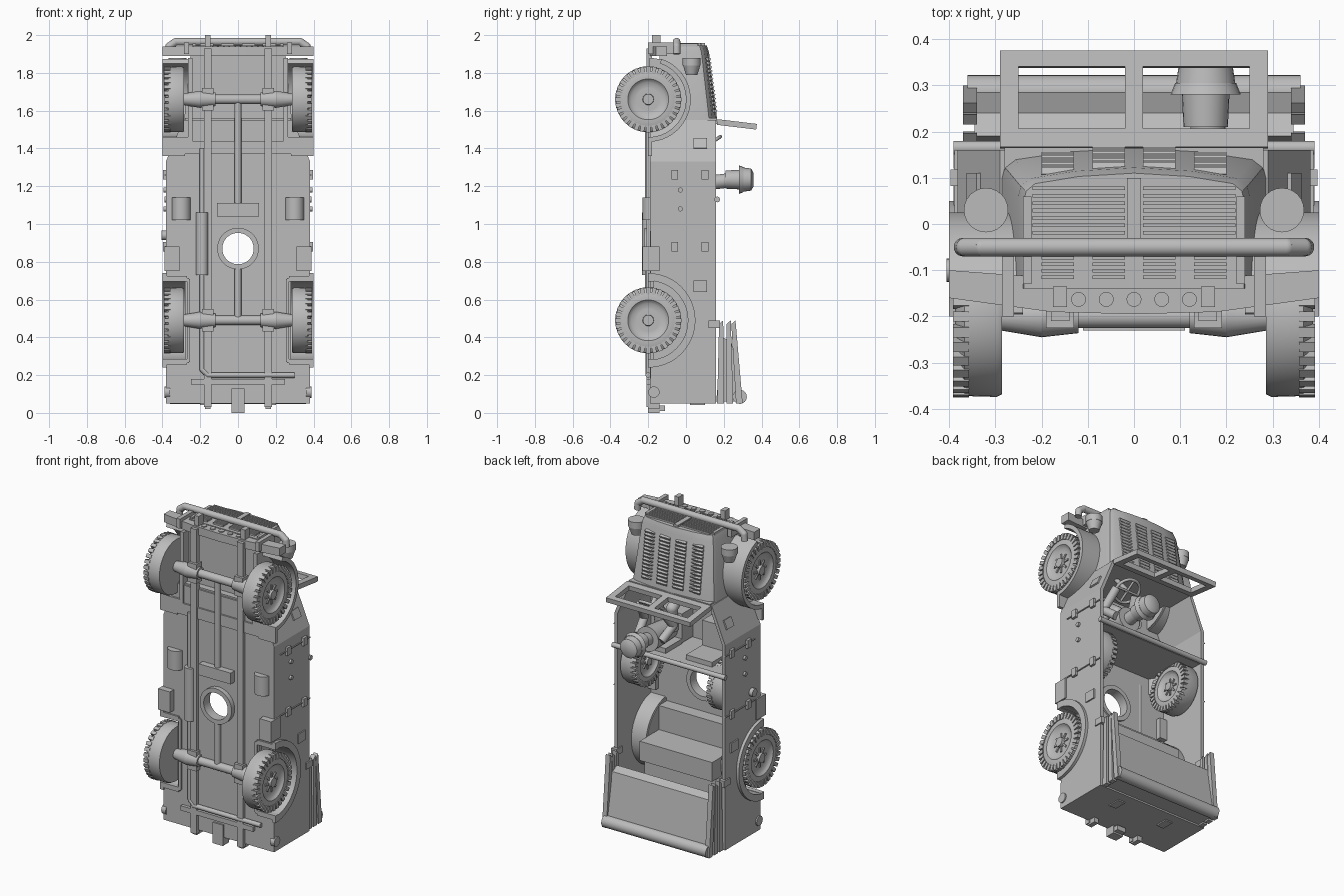
import bpy
import bmesh
from math import sin, cos, pi, radians
from mathutils import Vector, Matrix

if "Cube" in bpy.data.objects:
    bpy.data.objects.remove(bpy.data.objects["Cube"])

grey = bpy.data.materials.new("plain grey")
grey.use_nodes = True
grey.diffuse_color = (.5, .5, .5, 1)
grey.node_tree.nodes["Principled BSDF"].inputs["Base Color"].default_value = grey.diffuse_color
parts = []


def finish(name, bm, mirror=False):
    bmesh.ops.recalc_face_normals(bm, faces=bm.faces)
    mesh = bpy.data.meshes.new(name)
    bm.to_mesh(mesh)
    bm.free()
    mesh.materials.append(grey)
    obj = bpy.data.objects.new(name, mesh)
    bpy.context.collection.objects.link(obj)
    if mirror:
        obj.modifiers.new("other side", 'MIRROR')
    parts.append(obj)


def add_box(bm, xs, ys, zs, matrix=Matrix()):
    size = [b - a for a, b in (xs, ys, zs)]
    middle = [(a + b) / 2 for a, b in (xs, ys, zs)]
    place = matrix @ Matrix.Translation(middle) @ Matrix.Diagonal(size + [1])
    bmesh.ops.create_cube(bm, size=1, matrix=place)


def box(name, xs, ys, zs, mirror=False, matrix=Matrix()):
    bm = bmesh.new()
    add_box(bm, xs, ys, zs, matrix)
    finish(name, bm, mirror)


def rod(name, start, end, r, r_end=None, mirror=False):
    pipe(name, [start, end], r, mirror, r_end)


def pipe(name, points, r, mirror=False, r_end=None):
    bm = bmesh.new()
    for a, b in zip(map(Vector, points), map(Vector, points[1:])):
        turn = (b - a).to_track_quat('Z', 'Y').to_matrix().to_4x4()
        bmesh.ops.create_cone(bm, cap_ends=True, segments=24, radius1=r,
                              radius2=r if r_end is None else r_end, depth=(b - a).length,
                              matrix=Matrix.Translation((a + b) / 2) @ turn)
    for p in points[1:-1]:
        bmesh.ops.create_uvsphere(bm, u_segments=24, v_segments=12, radius=r,
                                  matrix=Matrix.Translation(p))
    finish(name, bm, mirror)


def prism(name, outline, axis, low, high, mirror=False):
    """Extrude a flat outline along x or y; the other two axes hold the outline."""
    bm = bmesh.new()
    place = (lambda p, d: (d, p[0], p[1])) if axis == 'x' else (lambda p, d: (p[0], d, p[1]))
    rings = [[bm.verts.new(place(p, d)) for p in outline] for d in (low, high)]
    for ring in rings:
        bm.faces.new(ring)
    for i in range(len(outline)):
        bm.faces.new((rings[0][i - 1], rings[0][i], rings[1][i], rings[1][i - 1]))
    finish(name, bm, mirror)


def arc(a, b, r, start, end, steps=24):
    angles = [radians(start + (end - start) * i / steps) for i in range(steps + 1)]
    return [(a + r * cos(t), b + r * sin(t)) for t in angles]


def band(name, z, outer, inner, low, high, end=90):
    """Half-round strip over a wheel."""
    outline = arc(AXLE, z, outer, end, -90) + arc(AXLE, z, inner, -90, end)
    prism(name, outline, 'x', low, high, True)


def lathe(bm, profile, place, steps=48):
    """Spin (along, radius) points around the local x axis."""
    verts = [bm.verts.new((x, r, 0)) for x, r in profile]
    edges = [bm.edges.new(pair) for pair in zip(verts, verts[1:])]
    bmesh.ops.spin(bm, geom=verts + edges, cent=(0, 0, 0), axis=(1, 0, 0),
                   angle=2 * pi, steps=steps, use_merge=True)
    bmesh.ops.remove_doubles(bm, verts=bm.verts, dist=.0001)
    bmesh.ops.transform(bm, matrix=place, verts=bm.verts)


def wheel(name, x, y, z, facing=1, scale=1):
    bm = bmesh.new()
    place = Matrix.Translation((x, y, z)) @ Matrix.Diagonal((facing, scale, scale, 1))
    lathe(bm, [(-.05, 0), (-.052, .168), (-.04, .174), (.03, .172), (.045, .15), (.05, .135), (.05, .108),
               (.042, .1), (.035, .09), (.03, .065), (.03, .06), (.03, .03), (.05, .028), (.05, 0)], place)
    for i in range(32):
        block = place @ Matrix.Rotation(2 * pi * i / 32, 4, 'X')
        add_box(bm, (.02, .054), (-.011, .011), (.138, .175), block)
    for i in range(8):
        spoke = place @ Matrix.Rotation(pi * i / 4, 4, 'X')
        add_box(bm, (.02, .037), (-.006, .006), (.025, .06), spoke)
    finish(name, bm, True)


FRONT, REAR, AXLE = 1.66, .49, -.2

# Wheels, axles and drive shafts
wheel("front_wheels", .337, AXLE, FRONT)
wheel("rear_wheels", .337, AXLE, REAR)
wheel("stowed_spare_wheels", .3, 0, 1, -1, .86)
for label, z in (("front", FRONT), ("rear", REAR)):
    rod(label + "_axle_tube", (-.3, AXLE, z), (.3, AXLE, z), .025)
    rod(label + "_axle_bulge", (.12, AXLE, z), (.2, AXLE, z), .036, .045, True)
    rod(label + "_axle_cone", (.2, AXLE, z), (.29, AXLE, z), .045, .03, True)
    box(label + "_axle_mount", (.13, .19), (-.225, -.17), (z - .06, z + .06), True)
rod("front_drive_shaft", (0, AXLE, 1.1), (0, AXLE, FRONT), .018)
rod("rear_drive_shaft", (0, AXLE, REAR), (0, AXLE, .78), .018)
box("transfer_case", (-.11, .11), (-.23, -.17), (1.04, 1.11))

# Chassis underside
box("chassis_rails", (.14, .18), (-.21, -.18), (.03, 1.93), True)
box("rear_cross_member", (-.25, .25), (-.21, -.18), (.15, .18))
box("front_cross_member", (-.28, .28), (-.2, -.17), (1.37, 1.44))
box("tow_hitch", (-.035, .035), (-.2, -.14), (0, .13))
box("tow_hitch_jaw", (-.03, .03), (-.15, -.11), (.01, .04))
box("rear_hooks", (.145, .175), (-.2, -.14), (.02, .08), True)
pipe("exhaust_pipe", [(-.19, -.2, 1.4), (-.19, -.2, .23), (-.16, -.2, .2), (.3, -.2, .2)], .014)
rod("exhaust_muffler", (-.19, -.2, .73), (-.19, -.2, 1.06), .032)
box("side_step_cases", (.31, .39), (-.23, -.14), (.75, .88), True)
rod("side_tanks", (.3, -.18, 1.02), (.3, -.18, 1.14), .05, mirror=True)
rod("fuel_cap", (-.36, -.1, .94), (-.405, -.1, .94), .025)
box("fender_end_plates", (.28, .4), (-.2, -.18), (1.36, 1.44), True)
for z in (.27, .71):
    box("rear_arch_lip", (.27, .4), (-.2, -.17), (z - .015, z + .015), True)

# Open tub: floor with a round hole, notched sides and tapered cowl
floor = [(0, .05), (.37, .05), (.37, .27), (.28, .27), (.28, .71), (.37, .71),
         (.37, 1.33), (.28, 1.55), (0, 1.55)]
prism("tub_floor", floor + arc(0, .87, .085, 90, -90), 'y', -.19, -.17, True)
bm = bmesh.new()
lathe(bm, [(-.03, .083), (-.03, .11), (.03, .11), (.03, .083), (-.03, .083)],
      Matrix.Translation((0, -.19, .87)) @ Matrix.Rotation(pi / 2, 4, 'Z'))
finish("floor_ring", bm)
side = [(-.19, .05), (.16, .05), (.16, 1.33), (-.19, 1.33)]
prism("tub_sides", side + arc(AXLE, REAR, .215, 87, -87), 'x', .36, .382, True)
cowl = [(.382, 1.33), (.29, 1.55), (.27, 1.55), (.36, 1.33)]
prism("tapered_cowl_sides", cowl, 'y', -.19, .16, True)
box("tailgate", (-.37, .37), (-.19, .16), (.05, .07))
box("tailgate_latches", (.15, .2), (.02, .1), (.043, .06), True)
box("dashboard_bulkhead", (-.28, .28), (-.18, .165), (1.53, 1.56))
band("rear_arch_flare", REAR, .25, .21, .375, .4)
band("rear_wheel_housing", REAR, .225, .21, .26, .38)
prism("rear_housing_wall", arc(AXLE, REAR, .22, 90, -90), 'x', .255, .27, True)

# Door seams, hinges, rivets and vents on the sides
for z in (.88, 1.26):
    box("door_seam_strip", (.38, .388), (-.13, .16), (z - .003, z + .003), True)
    for y in (-.06, .1):
        box("door_hinge", (.38, .397), (y - .018, y + .018), (z - .025, z + .025), True)
for z in (1.08, 1.18):
    rod("side_rivet", (.38, -.03, z), (.395, -.03, z), .013, mirror=True)
box("rear_side_vent", (.38, .39), (.04, .11), (.64, .7), True)
slant = Matrix.Translation((.343, .075, 1.425)) @ Matrix.Rotation(-.41, 4, 'Y')
box("cowl_side_vent", (0, .009), (-.035, .035), (-.028, .028), True, slant)
rod("rear_lamp", (.36, -.17, .11), (.39, -.17, .11), .03, mirror=True)

# Bonnet lofted from cowl to grille
bm = bmesh.new()
rings = []
for z, half, top, shoulder in ((1.55, .285, .165, .1), (1.91, .25, .122, .06), (1.945, .238, .11, .05)):
    drop = top - shoulder
    shape = [(half, -.14), (half, shoulder), (half * .98, shoulder + drop * .35),
             (half * .9, shoulder + drop * .62), (half * .5, top - drop * .12), (0, top)]
    shape += [(-x, y) for x, y in reversed(shape[:-1])]
    rings.append([bm.verts.new((x, y, z)) for x, y in shape])
for low, high in zip(rings, rings[1:]):
    for i in range(len(low)):
        bm.faces.new((low[i - 1], low[i], high[i], high[i - 1]))
bm.faces.new(rings[0])
bm.faces.new(rings[-1])
finish("bonnet", bm)
bm = bmesh.new()
for x, drop in ((.055, .003), (.165, .014)):
    for i in range(14):
        z = 1.6 + i * .021
        y = .165 - (z - 1.55) * .12 - drop
        tilt = Matrix.Translation((x, y, z)) @ Matrix.Rotation(-.5, 4, 'X')
        add_box(bm, (-.035, .035), (-.008, .008), (-.007, .007), tilt)
finish("bonnet_louvres", bm, True)
bm = bmesh.new()
for i in range(8):
    y = -.035 + i * .016
    add_box(bm, (.02, .22), (y - .004, y + .004), (1.94, 1.955))
for i in range(4):
    for x in (.055, .165):
        y = -.115 + i * .014
        add_box(bm, (x - .035, x + .035), (y - .004, y + .004), (1.94, 1.955))
finish("grille_slats", bm, True)
box("grille_centre_post", (-.015, .015), (-.04, .1), (1.94, 1.957))
box("grille_side_posts", (.222, .24), (-.13, .06), (1.935, 1.955), True)

# Front fenders, lamps, bumper and guard bar
band("front_fenders", FRONT, .225, .2, .25, .4, 72)
prism("front_inner_fender", arc(AXLE, FRONT, .22, 88, -90), 'x', .24, .265, True)
rod("headlamp_shell", (.32, .03, 1.79), (.32, .03, 1.84), .03, .046, True)
rod("headlamp_rim", (.32, .03, 1.84), (.32, .03, 1.88), .048, mirror=True)
bumper = [(0, -.195), (.18, -.19), (.4, -.16), (.4, -.1), (0, -.13)]
bm = bmesh.new()
ends = [[bm.verts.new((x, y, z)) for x, y in bumper] for z in (1.89, 1.94)]
for i in range(5):
    bm.faces.new((ends[0][i - 1], ends[0][i], ends[1][i], ends[1][i - 1]))
for ring in ends:
    bm.faces.new(ring)
finish("front_bumper", bm, True)
for i in range(-2, 3):
    rod("bumper_stud", (i * .06, -.163, 1.93), (i * .06, -.163, 1.946), .016)
box("front_tow_hooks", (.145, .175), (-.18, -.135), (1.9, 2), True)
pipe("guard_bar", [(.37, -.05, 1.9), (.365, -.05, 1.94), (.33, -.05, 1.965), (0, -.05, 1.965)], .02, True)
box("guard_bar_brackets", (.26, .285), (-.2, -.04), (1.9, 1.96), True)

# Windshield frame leaning back a little
bm = bmesh.new()
lean = Matrix.Translation((0, .165, 1.54)) @ Matrix.Rotation(-.12, 4, 'X')
for xs, ys in (((0, .29), (0, .04)), ((0, .29), (.175, .21)), ((.25, .29), (0, .21)), ((0, .02), (0, .21))):
    add_box(bm, xs, ys, (-.015, .015), lean)
finish("windshield_frame", bm, True)

# Cabin: seats, cross bar, panel and steering wheel
rod("cabin_cross_bar", (-.39, .165, 1.13), (.39, .165, 1.13), .015)
box("seat_back_panel", (-.36, .36), (-.17, .15), (1.12, 1.135))
box("front_seat_cushions", (.07, .25), (-.17, -.06), (1.14, 1.32), True)
box("front_seat_backs", (.07, .25), (-.06, .1), (1.135, 1.165), True)
box("rear_bench_cushion", (-.25, .25), (-.17, -.09), (.54, .69))
box("rear_bench_back", (-.25, .25), (-.17, .1), (.42, .54))
box("rear_deck", (-.26, .26), (-.17, .04), (.07, .42))
column = Vector((.15, .12, 1.42))
bpy.ops.mesh.primitive_torus_add(major_radius=.075, minor_radius=.009, location=column,
                                 rotation=(.6, 0, 0))
ring = bpy.context.object
ring.name = "steering_wheel"
ring.data.materials.append(grey)
parts.append(ring)
rod("steering_column", column, (.15, .02, 1.54), .014)
for way in (Vector((.07, 0, 0)), Vector((0, .058, .04))):
    rod("steering_spoke", column - way, column + way, .007)

# Seated driver with helmet
rod("driver_torso", (.16, -.06, 1.21), (.16, .15, 1.22), .06, .075)
rod("driver_neck", (.16, .14, 1.22), (.16, .22, 1.23), .038)
rod("driver_head", (.155, .21, 1.235), (.155, .29, 1.235), .048, .052)
rod("helmet_brim", (.155, .28, 1.235), (.155, .305, 1.235), .076, .066)
rod("helmet_crown", (.155, .305, 1.235), (.155, .345, 1.235), .064, .058)
rod("helmet_top", (.155, .345, 1.235), (.155, .358, 1.235), .058, .035)
for s in (-1, 1):
    pipe("driver_arm", [(.16 + s * .08, .13, 1.22), (.16 + s * .1, .04, 1.29), (.16 + s * .07, .12, 1.41)], .025)
    pipe("driver_leg", [(.16 + s * .04, -.04, 1.22), (.16 + s * .05, -.02, 1.36), (.16 + s * .05, -.15, 1.46)], .033)

# Folded canvas top behind the seats
prism("folded_canvas", [(.16, .06), (.295, .06), (.24, .38), (.19, .4)], 'x', -.345, .345)
rod("canvas_roll", (-.36, .285, .085), (.36, .285, .085), .037)
for y_low, y_high in ((.165, .185), (.215, .225), (.265, .25)):
    prism("canvas_hoop", [(y_low, .05), (y_low + .035, .05), (y_high + .012, .49), (y_high - .01, .47)],
          'x', .34, .37, True)
box("canvas_hinge", (.355, .39), (.12, .18), (.45, .49), True)

bpy.ops.object.select_all(action='DESELECT')
for obj in parts:
    obj.select_set(True)
bpy.context.view_layer.objects.active = parts[0]
bpy.ops.object.shade_smooth_by_angle(angle=radians(32))
